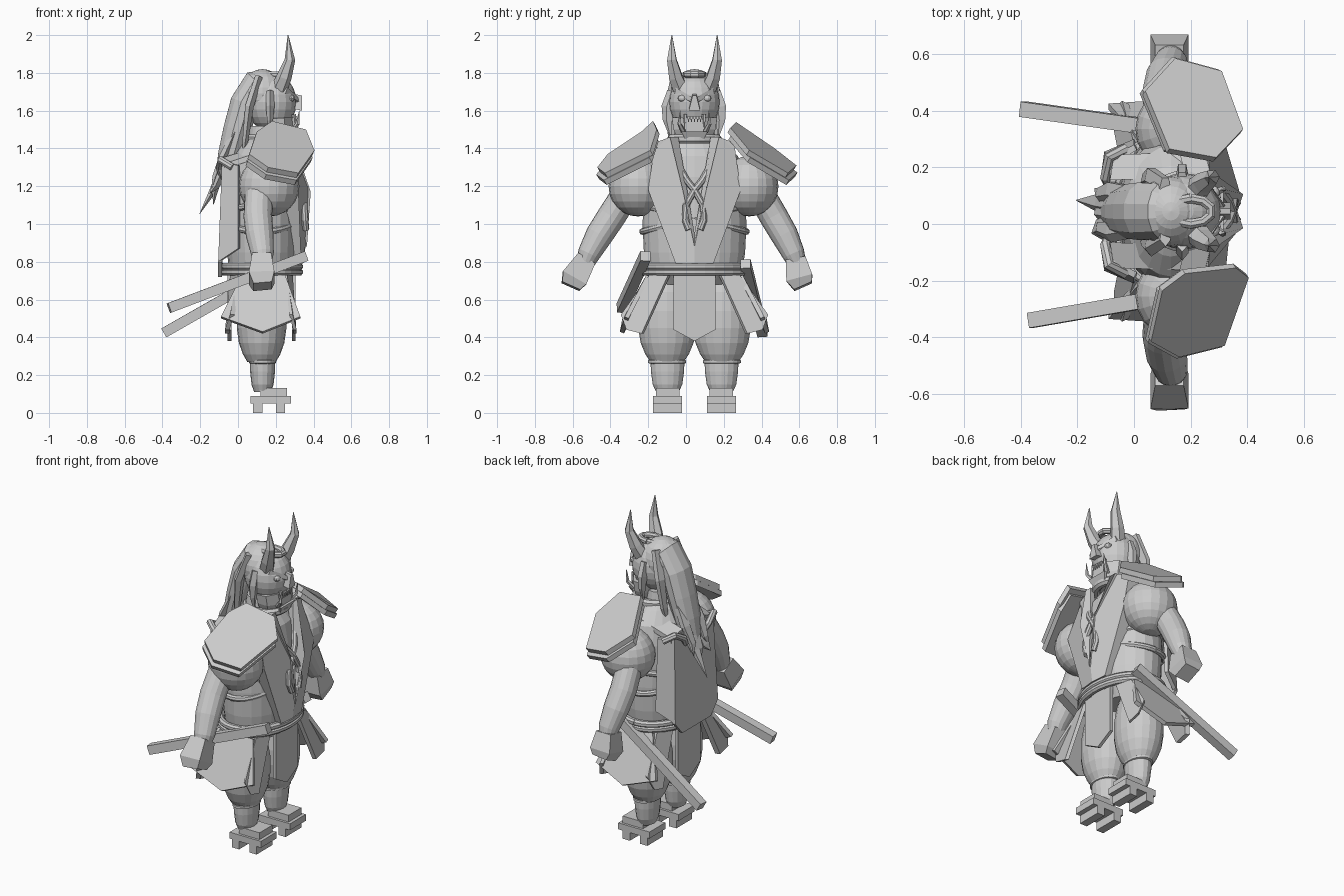
import bpy, bmesh, math
from mathutils import Vector

C = 0.045   # y of the figure's mid plane (it faces +x)
SIDES = (("right", -1), ("left", 1))


def P(p, s=1):
    """(x, offset from mid plane, z) -> world"""
    return Vector((p[0], C + s * p[1], p[2]))


def finish(name, bm):
    bmesh.ops.recalc_face_normals(bm, faces=bm.faces)
    me = bpy.data.meshes.new(name)
    bm.to_mesh(me)
    bm.free()
    ob = bpy.data.objects.new(name, me)
    bpy.context.collection.objects.link(ob)
    return ob


def plate(name, pts, thick, s=1):
    """polygon extruded by the vector thick"""
    bm = bmesh.new()
    t = Vector((thick[0], s * thick[1], thick[2]))
    a = [bm.verts.new(P(p, s)) for p in pts]
    b = [bm.verts.new(P(p, s) + t) for p in pts]
    n = len(pts)
    bm.faces.new(a)
    bm.faces.new(b[::-1])
    for i in range(n):
        bm.faces.new((a[i], b[i], b[(i + 1) % n], a[(i + 1) % n]))
    return finish(name, bm)


def sweep(name, pts, radii, sides=8, s=1, flat=1.0):
    """tube through pts with a radius at each point"""
    bm = bmesh.new()
    pts = [P(p, s) for p in pts]
    rings, n = [], None
    for i, p in enumerate(pts):
        t = (pts[min(i + 1, len(pts) - 1)] - pts[max(i - 1, 0)]).normalized()
        n = Vector((0, 1, 0.01)) if n is None else n
        n = (n - t * n.dot(t)).normalized()
        b = t.cross(n)
        r = radii[i] if isinstance(radii, (list, tuple)) else radii
        rings.append([bm.verts.new(p + r * (math.cos(a) * n + flat * math.sin(a) * b))
                      for a in [2 * math.pi * (k + .5) / sides for k in range(sides)]])
    for a, b in zip(rings, rings[1:]):
        for k in range(sides):
            bm.faces.new((a[k], a[(k + 1) % sides], b[(k + 1) % sides], b[k]))
    bm.faces.new(rings[0])
    bm.faces.new(rings[-1])
    return finish(name, bm)


def lathe(name, prof, x, off, sx=1.0, segs=24, s=1):
    """profile of (radius, z) turned about a vertical axis"""
    bm = bmesh.new()
    rings = [[bm.verts.new(P((x + r * sx * math.cos(2 * math.pi * k / segs),
                              off + r * math.sin(2 * math.pi * k / segs), z), s))
              for k in range(segs)] for r, z in prof]
    for a, b in zip(rings, rings[1:]):
        for k in range(segs):
            bm.faces.new((a[k], a[(k + 1) % segs], b[(k + 1) % segs], b[k]))
    bm.faces.new(rings[0])
    bm.faces.new(rings[-1])
    return finish(name, bm)


def ball(name, c, r, s=1, u=20, v=12):
    bm = bmesh.new()
    bmesh.ops.create_uvsphere(bm, u_segments=u, v_segments=v, radius=1)
    bmesh.ops.scale(bm, vec=r, verts=bm.verts)
    bmesh.ops.translate(bm, vec=P(c, s), verts=bm.verts)
    return finish(name, bm)


def box(name, lo, hi, s=1):
    pts = [(lo[0], lo[1], lo[2]), (hi[0], lo[1], lo[2]), (hi[0], hi[1], lo[2]), (lo[0], hi[1], lo[2])]
    return plate(name, pts, (0, 0, hi[2] - lo[2]), s)


def ring(name, x, z, rx, ry, r, tilt=0.0, n=32):
    ang = [2 * math.pi * k / n for k in range(n + 1)]
    return sweep(name, [(x + rx * math.sin(a), ry * math.cos(a), z + tilt * math.cos(a)) for a in ang], r, 8)


# torso, waist rope and body ropes
lathe("torso", [(.2, .68), (.25, .73), (.268, .85), (.275, 1.0), (.27, 1.12), (.26, 1.25),
                (.23, 1.36), (.16, 1.43), (.11, 1.46), (.1, 1.52)], .13, 0, .7)
for i, z in enumerate((.745, .775)):
    ring(f"waist_rope_{i}", .125, z, .2, .272, .02)
for i, k in enumerate((.07, -.07)):
    ring(f"body_rope_{i}", .12, 1.03, .185, .275, .018, k)
ring("collar", .17, 1.45, .11, .12, .025)

# coat back
plate("coat_back", [(-.085, -.19, 1.33), (-.085, .19, 1.33), (-.105, .21, .8), (-.105, .14, .72),
                    (-.105, -.14, .72), (-.105, -.21, .8)], (.02, 0, 0))

for side, s in SIDES:
    # sandals, feet and legs
    box(side + "_sandal", (.065, .065, .05), (.28, .22, .09), s)
    for i, x in enumerate((.08, .2)):
        box(f"{side}_sandal_tooth_{i}", (x, .065, 0), (x + .05, .22, .05), s)
    box(side + "_foot", (.12, .08, .09), (.26, .205, .132), s)
    lathe(side + "_shin", [(.06, .11), (.078, .15), (.088, .22), (.09, .29)], .13, .143, .75, 16, s)
    lathe(side + "_leg_band", [(.088, .26), (.1, .264), (.1, .278), (.088, .282)], .13, .145, .72, 20, s)
    lathe(side + "_thigh", [(.088, .27), (.115, .31), (.14, .37), (.153, .45), (.152, .54),
                            (.135, .64), (.1, .73)], .125, .145, .86, 20, s)

    # skirt side and corner plates
    plate(side + "_skirt_side", [(.02, .255, .73), (.25, .255, .73), (.33, .37, .51), (.13, .395, .43),
                                 (-.09, .38, .51)], (0, -.022, -.01), s)
    for end, x, d in (("front", .26, .05), ("back", .0, -.07)):
        plate(f"{side}_skirt_{end}_corner", [(x + d * .6, .14, .73), (x, .24, .73), (x + d * .6, .39, .52),
                                             (x + d, .36, .44), (x + d, .28, .42)], (-.35 * d, -.012, 0), s)

    # coat lapels, collar trim, side panels and shoulder straps
    plate(side + "_lapel", [(.27, .13, 1.46), (.25, .21, 1.43), (.32, .245, 1.18), (.335, .1, .79),
                            (.345, 0, .79), (.36, 0, .9), (.375, .06, 1.18)], (-.09, 0, 0), s)
    plate(side + "_lapel_trim", [(.285, .13, 1.46), (.285, .085, 1.46), (.365, 0, .95), (.365, 0, .88),
                                 (.385, .06, 1.17)], (-.03, 0, 0), s)
    plate(side + "_coat_strap", [(.27, .12, 1.46), (.26, .21, 1.43), (-.07, .2, 1.32), (-.085, .11, 1.35)],
          (0, 0, -.03), s)
    plate(side + "_coat_back_side", [(-.085, .19, 1.33), (0, .235, 1.31), (0, .255, .87), (-.105, .21, .8)],
          (.01, -.02, 0), s)

    # hanging chest cords and rope loops behind
    sweep(side + "_chest_cord", [(.3, .08, 1.3), (.33, .04, 1.23), (.345, 0, 1.18), (.35, -.045, 1.1),
                                 (.355, -.05, 1.02), (.36, -.03, .97)], .018, 8, s)
    sweep(side + "_back_loop", [(-.03, .22, 1.3), (-.09, .19, 1.34), (-.1, .12, 1.3), (-.08, .08, 1.25)],
          .02, 8, s)

    # arms and hands (the left arm hangs closer)
    near = .035 if s > 0 else 0
    ball(side + "_shoulder", (.165, .3 - near * .3, 1.2), (.16, .155, .16), s)
    sweep(side + "_arm", [(.13, .31, 1.24), (.11, .37 - near * .4, 1.15), (.105, .44 - near * .6, 1.04),
                          (.115, .505 - near * .8, .94), (.13, .56 - near, .84), (.13, .575 - near, .8)],
          [.07, .075, .076, .073, .06, .05], 16, s)
    tip = .655 if s < 0 else .575
    sweep(side + "_hand", [(.125, .57 - near, .82), (.125, tip - .02, .715), (.13, tip, .67)],
          [.075, .1, .072], 4, s, .95)

    # two-layer shoulder guards
    guard = [(.18, .22, 1.545), (.36, .2, 1.5), (.405, .235, 1.39), (.32, .475, 1.27), (.16, .515, 1.3),
             (.06, .46, 1.37), (.1, .28, 1.49)] if s < 0 else \
            [(.125, .22, 1.54), (.29, .19, 1.51), (.385, .29, 1.39), (.31, .495, 1.27), (.145, .54, 1.31),
             (.04, .425, 1.4)]
    plate(side + "_shoulder_guard", guard, (-.01, -.015, -.025), s)
    plate(side + "_shoulder_guard_under", [(x - .01, o + .005, z - .038) for x, o, z in guard],
          (-.01, -.015, -.025), s)

    # horns, brows, eyes, cheeks and tusks
    sweep(side + "_horn", [(.22, .075, 1.72), (.245, .1, 1.78), (.275, .12, 1.87), (.265, .12, 2.0)],
          [.045, .04, .028, .002], 6, s)
    plate(side + "_brow", [(.305, .015, 1.67), (.25, .1, 1.72), (.24, .105, 1.69), (.31, .02, 1.645)],
          (.012, 0, .003), s)
    ball(side + "_eye", (.282, .065, 1.665), (.02, .025, .018), s, 10, 6)
    sweep(side + "_tusk", [(.285, .06, 1.49), (.315, .08, 1.53), (.325, .075, 1.6)], [.014, .011, .001], 5, s)
    sweep(side + "_upper_fang", [(.295, .05, 1.58), (.305, .052, 1.5)], [.012, .001], 5, s)

    # loose hair strands
    strands = [[(.11, .09, 1.78), (.06, .12, 1.62), (.04, .11, 1.45), (.02, .09, 1.3)],
               [(-.01, .06, 1.5), (-.08, .07, 1.35), (-.12, .06, 1.25), (-.14, .08, 1.18)],
               [(.17, .11, 1.7), (.17, .135, 1.62), (.17, .14, 1.55), (.17, .125, 1.45)]]
    for i, st in enumerate(strands):
        sweep(f"{side}_hair_strand_{i}", st, [.035, .04, .028, .001], 5, s, .6)

# swords at the hips
for side, a, b in (("right", (.36, -.26, .83), (-.365, -.385, .555)),
                   ("left", (.25, .27, .79), (-.39, .36, .425))):
    sweep(side + "_sword", [a, b], .038, 4)

# skirt front and back plates
for name, x in (("front", .285), ("back", -.055)):
    plate("skirt_" + name, [(x, -.11, .73), (x, .11, .73), (x, .11, .44), (x, 0, .38), (x, -.11, .44)],
          (.02, 0, 0))

# head, jaw, nose and teeth
ball("head", (.175, 0, 1.645), (.135, .135, .155))
sweep("jaw", [(.21, 0, 1.56), (.215, 0, 1.5), (.21, 0, 1.455)], [.13, .12, .1], 8, 1, .7)
plate("mouth", [(.3, -.06, 1.56), (.3, .06, 1.56), (.3, .045, 1.48), (.3, -.045, 1.48)], (-.04, 0, 0))
plate("lower_lip", [(.3, -.07, 1.49), (.3, .07, 1.49), (.28, .05, 1.45), (.28, -.05, 1.45)], (.015, 0, 0))
plate("nose", [(.29, -.03, 1.61), (.29, .03, 1.61), (.29, .01, 1.69), (.29, -.01, 1.69)], (.05, 0, -.01))
for i in range(5):
    sweep(f"tooth_{i}", [(.305, -.032 + .016 * i, 1.57), (.308, -.032 + .016 * i, 1.54)], [.009, .002], 4)

# hair cap, topknot crown, mane and its tips
ball("hair_cap", (.13, 0, 1.69), (.12, .125, .13))
ring("topknot_tie", .2, 1.79, .075, .045, .018, 0, 10)
mane = [(.17, 0, 1.77), (.1, 0, 1.75), (.035, 0, 1.64), (-.005, 0, 1.5), (-.04, 0, 1.37), (-.08, 0, 1.22)]
sweep("mane", mane, [.06, .1, .105, .1, .09, .06], 12, 1, .75)
for i, (o, x, z) in enumerate(((.03, -.205, 1.05), (-.06, -.15, 1.16), (0, -.13, 1.1))):
    sweep(f"mane_tip_{i}", [(-.03, o * .5, 1.4), (-.09, o, 1.27), (-.12, o, 1.2), (x, o * 1.3, z)],
          [.04, .05, .038, .001], 5, 1, .6)
